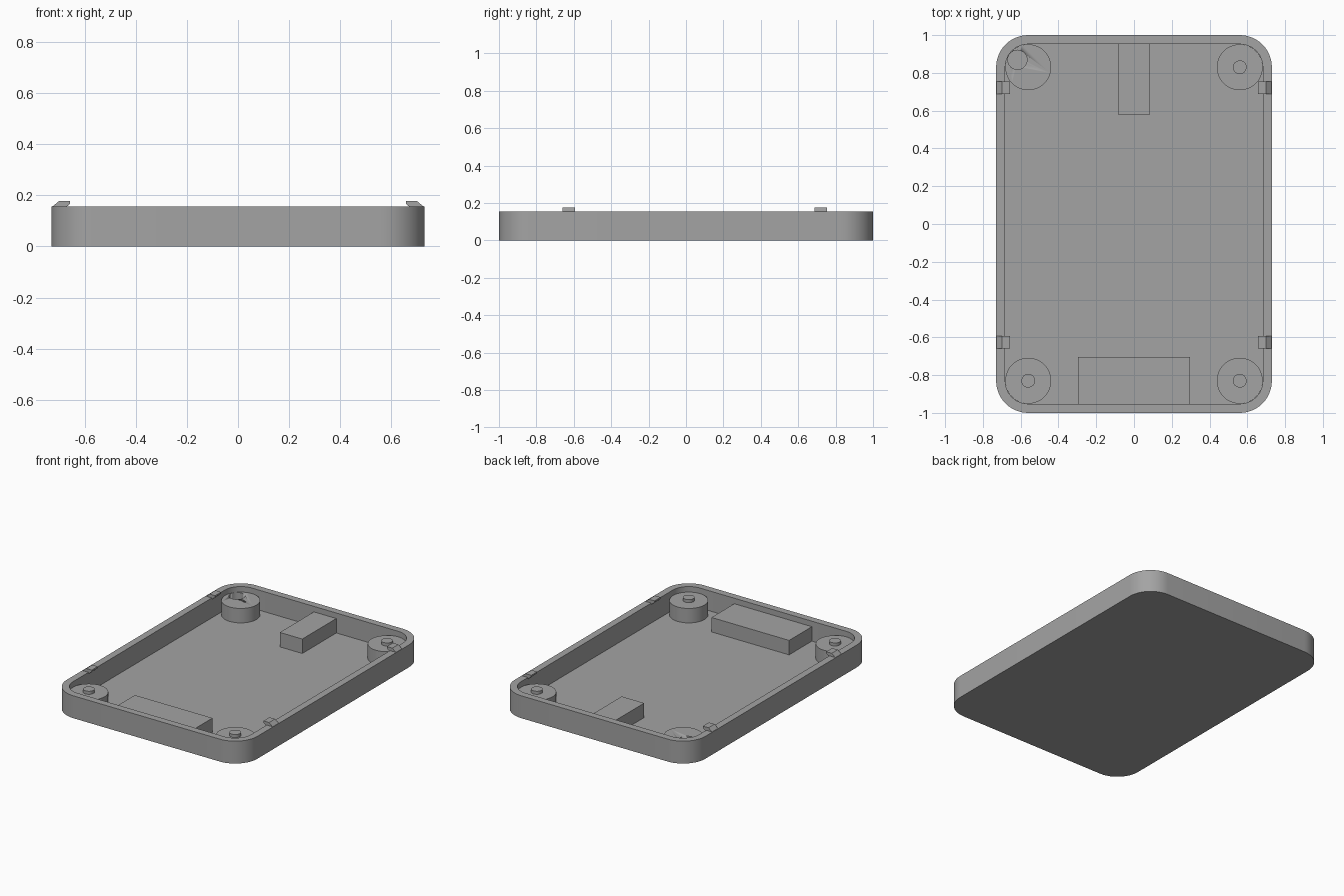
import bpy, bmesh, math
from mathutils import Vector

if "Cube" in bpy.data.objects:
    bpy.data.objects.remove(bpy.data.objects["Cube"])

HALF_X, HALF_Y, RIM_Z = 0.73, 1.0, 0.155
WALL, FLOOR_Z, POST_Z, PIN_Z = 0.048, 0.017, 0.117, 0.138
CORNER_R = 0.17
POST_X, POST_Y, POST_R = HALF_X - CORNER_R, HALF_Y - CORNER_R, CORNER_R - WALL

grey = bpy.data.materials.new("plain grey")
grey.diffuse_color = (0.37, 0.37, 0.37, 1)
grey.use_nodes = True
grey.node_tree.nodes["Principled BSDF"].inputs["Base Color"].default_value = grey.diffuse_color


def finish(name, bm, smooth=False):
    bmesh.ops.recalc_face_normals(bm, faces=bm.faces[:])
    mesh = bpy.data.meshes.new(name)
    bm.to_mesh(mesh)
    bm.free()
    mesh.materials.append(grey)
    obj = bpy.data.objects.new(name, mesh)
    bpy.context.collection.objects.link(obj)
    if smooth:
        bpy.context.view_layer.objects.active = obj
        obj.select_set(True)
        bpy.ops.object.shade_smooth_by_angle(angle=math.radians(30))
        obj.select_set(False)
    return obj


def prism(name, points, direction, smooth=False):
    """Extrude a closed outline of 3D points along a direction."""
    bm = bmesh.new()
    face = bm.faces.new([bm.verts.new(p) for p in points])
    out = bmesh.ops.extrude_face_region(bm, geom=[face])
    verts = [g for g in out["geom"] if isinstance(g, bmesh.types.BMVert)]
    bmesh.ops.translate(bm, verts=verts, vec=Vector(direction))
    return finish(name, bm, smooth)


def block(name, x0, x1, y0, y1, z0, z1):
    pts = [(x0, y0, z0), (x1, y0, z0), (x1, y1, z0), (x0, y1, z0)]
    return prism(name, pts, (0, 0, z1 - z0))


def cylinder(name, x, y, r, z0, z1, n=48):
    pts = [(x + r * math.cos(2 * math.pi * i / n),
            y + r * math.sin(2 * math.pi * i / n), z0) for i in range(n)]
    return prism(name, pts, (0, 0, z1 - z0), True)


def rounded_outline(inset, z, steps=12):
    r = CORNER_R - inset
    pts = []
    for k, (sx, sy) in enumerate([(1, 1), (-1, 1), (-1, -1), (1, -1)]):
        for i in range(steps + 1):
            a = math.pi / 2 * (k + i / steps)
            pts.append((sx * POST_X + r * math.cos(a),
                        sy * POST_Y + r * math.sin(a), z))
    return pts


# Tray: outer wall, flat rim, inner wall and floor
bm = bmesh.new()
rings = [[bm.verts.new(p) for p in rounded_outline(inset, z)]
         for inset, z in [(0, 0), (0, RIM_Z), (WALL, RIM_Z), (WALL, FLOOR_Z)]]
for a, b in zip(rings, rings[1:]):
    for i in range(len(a)):
        j = (i + 1) % len(a)
        bm.faces.new((a[i], a[j], b[j], b[i]))
bm.faces.new(rings[0])
bm.faces.new(rings[-1])
finish("tray", bm, True)

# Corner posts: three with pins, one with an offset socket
for sx, xname in ((-1, "left"), (1, "right")):
    for sy, yname in ((-1, "front"), (1, "back")):
        x, y = sx * POST_X, sy * POST_Y
        post = cylinder(f"{yname}_{xname}_post", x, y, POST_R - 0.0005,
                        FLOOR_Z, POST_Z)
        if sx < 0 < sy:
            cutter = cylinder("socket_cutter", -0.617, 0.869, 0.051,
                              FLOOR_Z + 0.001, POST_Z + 0.05, 32)
            cutter.hide_render = True
            cutter.hide_set(True)
            cut = post.modifiers.new("socket", "BOOLEAN")
            cut.operation = "DIFFERENCE"
            cut.solver = "EXACT"
            cut.object = cutter
        else:
            cylinder(f"{yname}_{xname}_pin", x, y, 0.036, POST_Z, PIN_Z, 32)

# Support blocks against the end walls
block("back_block", -0.086, 0.086, 0.58, HALF_Y - WALL, FLOOR_Z, POST_Z)
block("front_block", -0.297, 0.297, -HALF_Y + WALL, -0.703, FLOOR_Z, POST_Z)

# Snap clips hooking inward over the side rims
clip = [(0.727, RIM_Z), (0.70, 0.177), (0.657, 0.177),
        (0.657, 0.166), (0.682, 0.145), (0.682, RIM_Z)]
for sx, xname in ((-1, "left"), (1, "right")):
    for y, yname in ((-0.627, "front"), (0.721, "back")):
        prism(f"{yname}_{xname}_clip",
              [(sx * x, y - 0.033, z) for x, z in clip], (0, 0.066, 0))
